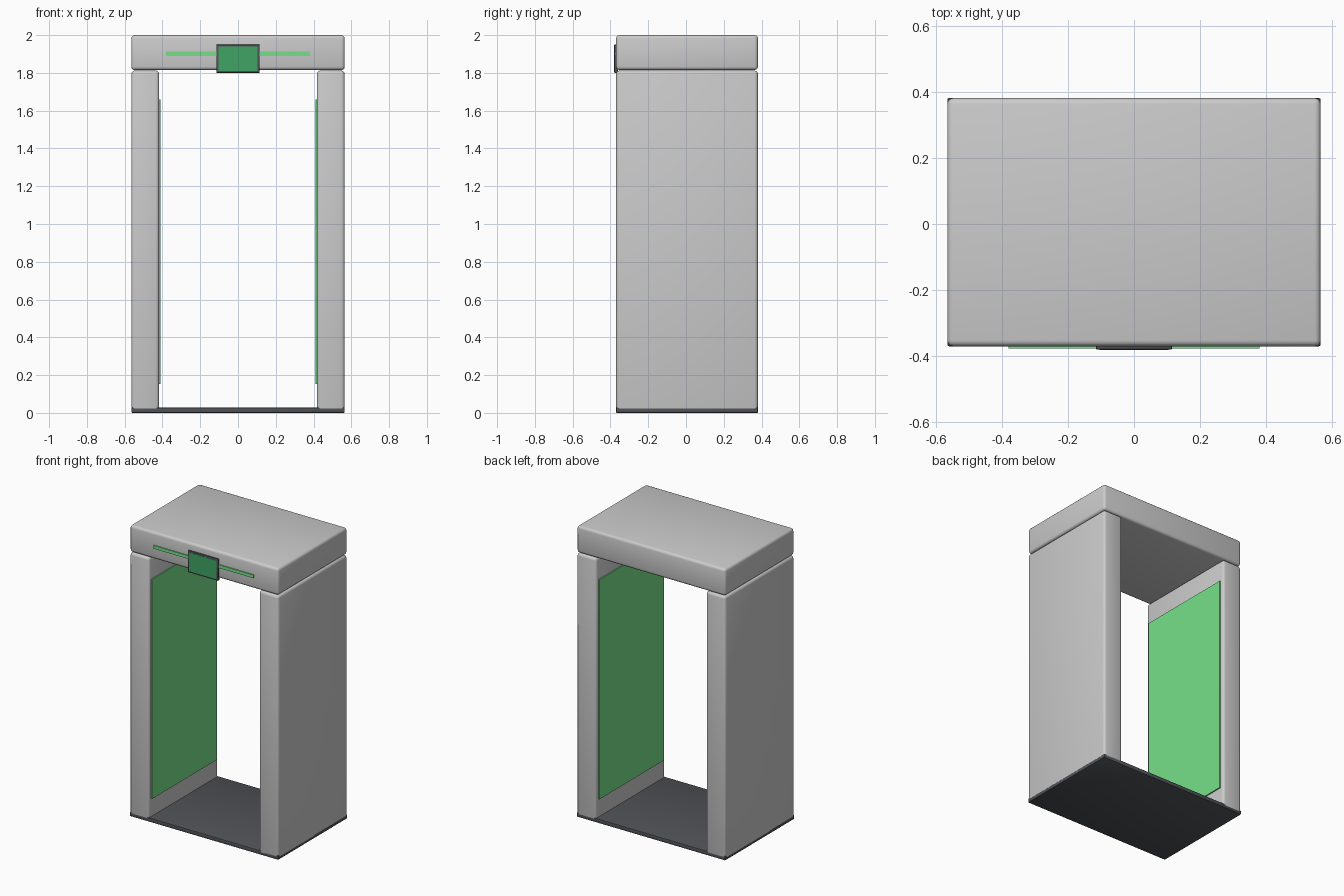
import bpy
import math

if "Cube" in bpy.data.objects:
    bpy.data.objects.remove(bpy.data.objects["Cube"])


def material(name, rgb):
    m = bpy.data.materials.new(name)
    m.diffuse_color = (*rgb, 1.0)
    m.use_nodes = True
    m.node_tree.nodes["Principled BSDF"].inputs["Base Color"].default_value = m.diffuse_color
    return m


shell = material("shell_grey", (0.60, 0.60, 0.62))
dark = material("dark_trim", (0.08, 0.085, 0.095))
glow = material("green_light", (0.18, 0.74, 0.25))
display = material("green_display", (0.05, 0.37, 0.13))


def box(name, x, y, z, mat, bevel=0.0, segments=3):
    """Box from (min, max) ranges, with an optional rounded edge."""
    spans = (x, y, z)
    bpy.ops.mesh.primitive_cube_add(size=1, location=[(a + b) / 2 for a, b in spans])
    ob = bpy.context.object
    ob.name = name
    ob.scale = [b - a for a, b in spans]
    bpy.ops.object.transform_apply(location=False, rotation=False, scale=True)
    ob.data.materials.append(mat)
    if bevel:
        mod = ob.modifiers.new("rounded_edges", 'BEVEL')
        mod.width = bevel
        mod.segments = segments
        bpy.ops.object.modifier_apply(modifier=mod.name)
        bpy.ops.object.shade_smooth_by_angle(angle=math.radians(40))
    return ob


HALF_W, FRONT, BACK = 0.565, -0.37, 0.381

# Floor plate and overhead housing
box("floor_plate", (-HALF_W, HALF_W), (FRONT, BACK), (0, 0.028), dark, 0.005, 2)
box("header", (-HALF_W, HALF_W), (FRONT, BACK), (1.815, 2.0), shell, 0.018)

# Side pillars with glowing panels on their inner faces
for side, s in (("left", -1), ("right", 1)):
    box(side + "_pillar", sorted((s * 0.417, s * HALF_W)), (FRONT, BACK),
        (0.001, 1.812), shell, 0.018)
    box(side + "_scan_panel", sorted((s * 0.409, s * 0.42)), (-0.347, 0.356),
        (0.152, 1.66), glow)

# Light strip and status screen on the header front
box("light_strip", (-0.38, 0.38), (-0.377, -0.36), (1.89, 1.912), glow)
box("screen_frame", (-0.115, 0.115), (-0.380, -0.36), (1.80, 1.95), dark, 0.004, 2)
box("screen", (-0.104, 0.104), (-0.3815, -0.37), (1.811, 1.939), display)
